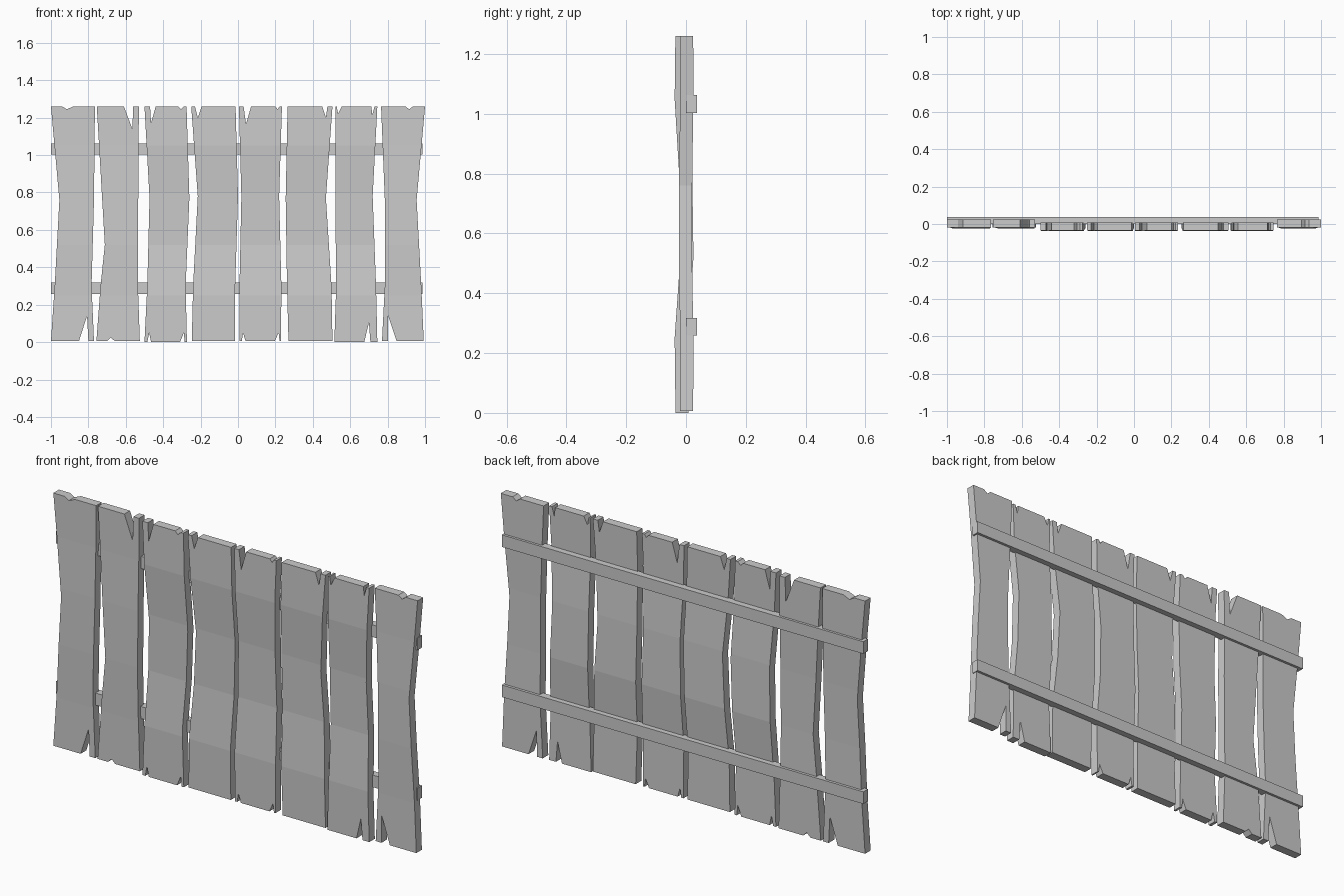
import bpy, bmesh
from mathutils import Vector

if "Cube" in bpy.data.objects:
    bpy.data.objects.remove(bpy.data.objects["Cube"])

TOP, BOTTOM, THICK = 1.26, 0.006, 0.044

# Each plank: middle bend height, left edge x, right edge x
# (edges are given at bottom, low bend, middle bend, top)
PLANKS = [
    (0.76, (-1.0, -.98, -.955, -1.0), (-.77, -.783, -.77, -.765)),
    (0.52, (-.757, -.735, -.712, -.755), (-.525, -.535, -.535, -.53)),
    (0.77, (-.50, -.485, -.473, -.50), (-.273, -.28, -.26, -.275)),
    (0.78, (-.247, -.24, -.215, -.25), (-.015, -.015, 0.0, -.013)),
    (0.78, (.008, .008, .018, .005), (.23, .232, .22, .235)),
    (0.77, (.27, .262, .255, .265), (.505, .50, .47, .505)),
    (0.78, (.515, .525, .52, .52), (.745, .738, .72, .745)),
    (0.76, (.77, .785, .785, .765), (.993, .98, .955, 1.0)),
]
# Notches, left to right: start x, tip x, tip z, end x
TOP_CUTS = {
    0: [(-.94, -.915, 1.245, -.88)],
    1: [(-.61, -.565, 1.14, -.56)],
    2: [(-.47, -.465, 1.17, -.44), (-.32, -.305, 1.245, -.29)],
    3: [(-.23, -.215, 1.20, -.195)],
    4: [(.03, .043, 1.165, .07), (.20, .212, 1.245, .222)],
    5: [(.45, .47, 1.20, .478)],
    6: [(.528, .535, 1.22, .555), (.713, .718, 1.215, .73)],
    7: [(.895, .915, 1.245, .935)],
}
BOTTOM_CUTS = {
    0: [(-.85, -.807, .14, -.80)],
    1: [(-.70, -.68, .025, -.66)],
    2: [(-.485, -.475, .05, -.465), (-.31, -.29, .05, -.285)],
    4: [(.02, .027, .05, .04), (.197, .217, .05, .222)],
    6: [(.675, .70, .105, .708)],
    7: [(.802, .803, .14, .848)],
}
# Warp of the boards in depth along their height
WARP = [(0, 0), (.25, -.003), (.52, .016), (.8, .012), (1.05, -.003), (1.3, 0)]


def warp(z):
    for (z0, a), (z1, b) in zip(WARP, WARP[1:]):
        if z <= z1:
            return a + (b - a) * (z - z0) / (z1 - z0)
    return 0


def cut_points(cuts, base):
    return [p for a, t, z, b in cuts for p in ((a, base), (t, z), (b, base))]


def finish(bm, name):
    bmesh.ops.recalc_face_normals(bm, faces=bm.faces)
    mesh = bpy.data.meshes.new(name)
    bm.to_mesh(mesh)
    bm.free()
    bpy.context.collection.objects.link(bpy.data.objects.new(name, mesh))


def plank(i, zmid, left, right):
    heights = (BOTTOM if i not in (2, 6) else 0, .3, zmid, TOP)
    l, r = list(zip(left, heights)), list(zip(right, heights))
    outline = ([l[0]] + cut_points(BOTTOM_CUTS.get(i, []), heights[0]) + r
               + cut_points(TOP_CUTS.get(i, []), TOP)[::-1] + l[:0:-1])
    is_back = i in (0, 1, 7)
    front = -.02 if is_back else -.035
    bend = -.25 if is_back else 1
    bm = bmesh.new()
    face = bm.faces.new([bm.verts.new((x, front, z)) for x, z in outline])
    ext = bmesh.ops.extrude_face_region(bm, geom=[face])
    moved = [g for g in ext["geom"] if isinstance(g, bmesh.types.BMVert)]
    bmesh.ops.translate(bm, verts=moved, vec=(0, THICK, 0))
    # slice across the board so it can warp
    for z, _ in WARP[1:-1]:
        bmesh.ops.bisect_plane(bm, geom=bm.verts[:] + bm.edges[:] + bm.faces[:],
                               plane_co=(0, 0, z), plane_no=(0, 0, 1))
    for v in bm.verts:
        v.co.y += bend * warp(v.co.z)
    finish(bm, f"plank_{i + 1}")


def rail(name, z0, z1):
    bm = bmesh.new()
    bmesh.ops.create_cube(bm, size=1)
    for v in bm.verts:
        v.co = Vector((-.007 + v.co.x * 1.985, .0185 + v.co.y * .037,
                       (z0 + z1) / 2 + v.co.z * (z1 - z0)))
    finish(bm, name)


for i, (zmid, left, right) in enumerate(PLANKS):
    plank(i, zmid, left, right)

# Cross rails behind the planks
rail("lower_rail", .258, .318)
rail("upper_rail", 1.003, 1.063)
